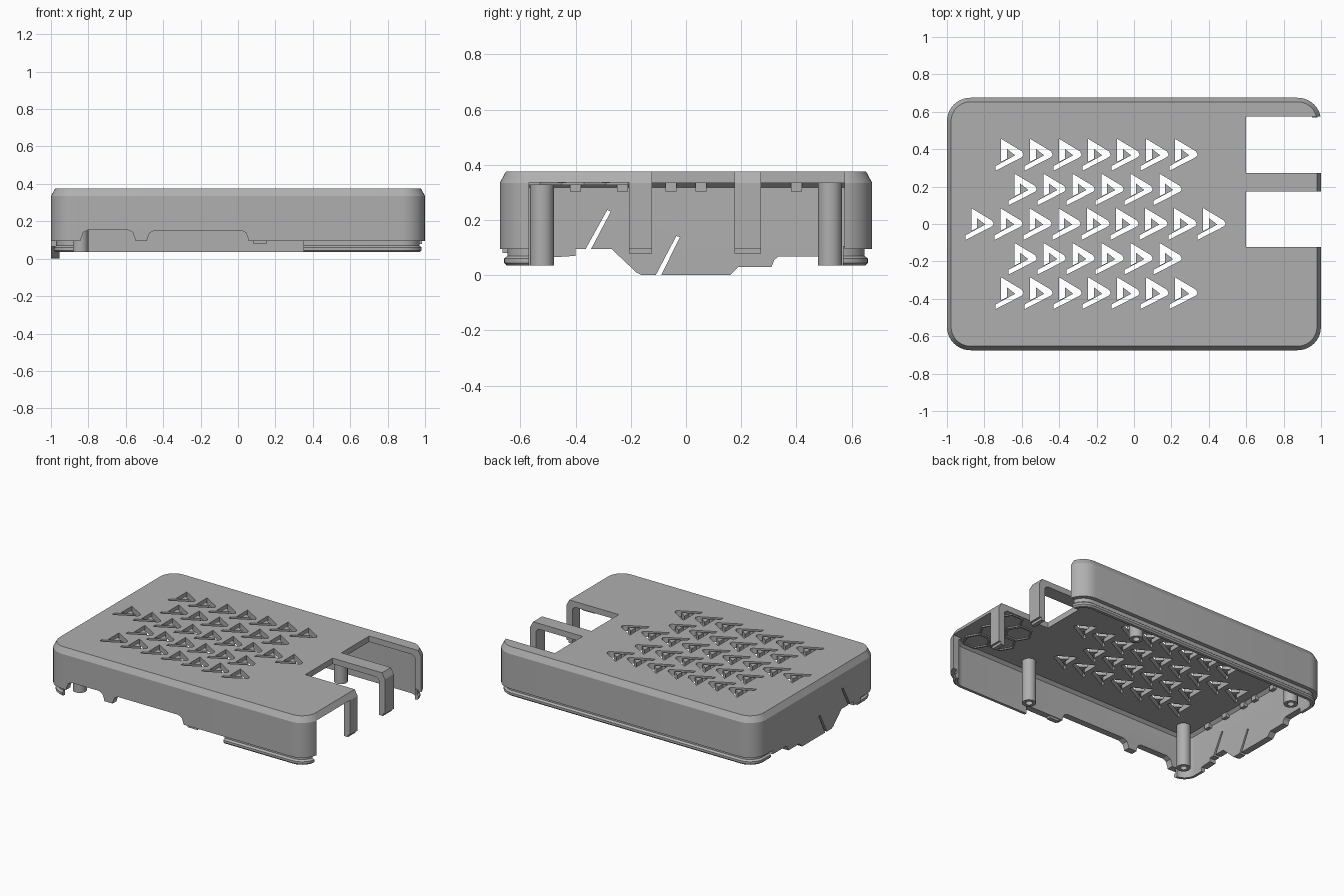
import bpy, bmesh
from math import cos, sin, pi

if "Cube" in bpy.data.objects:
    bpy.data.objects.remove(bpy.data.objects["Cube"])

grey = bpy.data.materials.new("plain grey plastic")
grey.use_nodes = True
GREY = (0.43, 0.43, 0.43, 1)
grey.diffuse_color = GREY
grey.node_tree.nodes["Principled BSDF"].inputs["Base Color"].default_value = GREY

HX, HY, R = 1.0, 0.675, 0.125     # half length, half width, corner radius
TOP, CEIL, RIM = 0.375, 0.335, 0.095


def finish(name, bm):
    bmesh.ops.recalc_face_normals(bm, faces=bm.faces)
    mesh = bpy.data.meshes.new(name)
    bm.to_mesh(mesh)
    bm.free()
    mesh.materials.append(grey)
    obj = bpy.data.objects.new(name, mesh)
    bpy.context.collection.objects.link(obj)
    return obj


def loft(name, rings, closed):
    """Skin a list of rings; closed joins last to first, otherwise cap the ends."""
    bm = bmesh.new()
    loops = [[bm.verts.new(p) for p in ring] for ring in rings]
    n = len(loops[0])
    for a, b in zip(loops, loops[1:] + (loops[:1] if closed else [])):
        for i in range(n):
            j = (i + 1) % n
            bm.faces.new((a[i], a[j], b[j], b[i]))
    if not closed:
        bm.faces.new(loops[0])
        bm.faces.new(loops[-1])
    return finish(name, bm)


def prisms(name, outlines, axis, lo, hi):
    """Extrude one or more outlines along an axis into one object."""
    bm = bmesh.new()
    place = {"x": lambda p, d: (d, p[0], p[1]),
             "y": lambda p, d: (p[0], d, p[1]),
             "z": lambda p, d: (p[0], p[1], d)}[axis]
    for pts in outlines:
        a, b = ([bm.verts.new(place(p, d)) for p in pts] for d in (lo, hi))
        bm.faces.new(a)
        bm.faces.new(b)
        for i in range(len(pts)):
            j = (i + 1) % len(pts)
            bm.faces.new((a[i], a[j], b[j], b[i]))
    return finish(name, bm)


def rect(x0, x1, y0, y1):
    return [(x0, y0), (x1, y0), (x1, y1), (x0, y1)]


def box(name, x0, x1, y0, y1, z0, z1):
    return prisms(name, [rect(x0, x1, y0, y1)], "z", z0, z1)


def rounded(inset, z, steps=10):
    """Rounded rectangle ring, inset from the outer case outline."""
    r, ring = R - inset, []
    for k, (sx, sy) in enumerate(((1, 1), (-1, 1), (-1, -1), (1, -1))):
        for i in range(steps + 1):
            t = (k + i / steps) * pi / 2
            ring.append((sx * (HX - R) + r * cos(t), sy * (HY - R) + r * sin(t), z))
    return ring


def circle(x, y, r, z, n=28):
    return [(x + r * cos(2 * pi * i / n), y + r * sin(2 * pi * i / n), z) for i in range(n)]


def cut(obj, cutters):
    for c in cutters:
        c.hide_render = True
        mod = obj.modifiers.new("cut", "BOOLEAN")
        mod.operation, mod.solver, mod.object = "DIFFERENCE", "EXACT", c
        bpy.context.view_layer.objects.active = obj
        bpy.ops.object.modifier_apply(modifier=mod.name)


def smooth(obj):
    bpy.ops.object.select_all(action="DESELECT")
    obj.select_set(True)
    bpy.context.view_layer.objects.active = obj
    bpy.ops.object.shade_smooth_by_angle(angle=0.4)


# Case shell: chamfered lid with thin walls, open underneath
shell = loft("case_shell", [rounded(i, z) for i, z in (
    (0.065, CEIL), (0.045, 0.317), (0.045, RIM), (0, RIM), (0, CEIL), (0.022, TOP))], False)

# Snap lip below the rim, with a bead
lip = loft("snap_lip", [rounded(i, z) for i, z in (
    (0.045, RIM + 0.01), (0.028, RIM + 0.01), (0.028, 0.07), (0.016, 0.06),
    (0.016, 0.045), (0.026, 0.035), (0.045, 0.035))], True)

# Tongue hanging from the left-hand end wall
tongue = prisms("end_wall_tongue", [
    [(-0.48, RIM), (-0.48, 0.065), (-0.40, 0.07), (-0.40, RIM)],
    [(-0.27, RIM), (-0.18, 0.01), (-0.16, 0), (0.16, 0), (0.19, 0.03), (0.31, 0.03),
     (0.32, 0.055), (0.335, 0.068), (0.48, 0.068), (0.48, RIM)]], "x", -1, -0.955)

# Vent pattern: open arrowheads in staggered rows
ARROW = [(-0.15, -0.085), (-0.15, -0.06), (-0.045, -0.003), (-0.09, 0.032), (-0.09, -0.022),
         (-0.12, -0.037), (-0.12, 0.085), (-0.008, 0.018), (0, 0), (-0.008, -0.012)]
vents = []
for row, start, count in ((2, -0.59, 7), (1, -0.52, 6), (0, -0.75, 9), (-1, -0.52, 6), (-2, -0.59, 7)):
    for k in range(count):
        tip = start + 0.155 * k
        vents.append([(tip + x, 0.185 * row + y) for x, y in ARROW])


def arch(x0, x1, top, c=0.04):
    return [(x0 - 0.01, 0), (x0, RIM + 0.01), (x0 + c / 3, top - c / 3), (x0 + c, top),
            (x1 - c, top), (x1 - c / 3, top - c / 3), (x1, RIM + 0.01), (x1 + 0.01, 0)]


slots = prisms("slot_cutter", [
    [(-0.372, 0.08), (-0.352, 0.08), (-0.273, 0.23), (-0.285, 0.237)],
    [(-0.115, -0.01), (-0.095, -0.01), (-0.022, 0.138), (-0.035, 0.142)]], "x", -1.1, -0.9)
shell_cutters = [
    prisms("vent_cutter", vents, "z", 0.25, 0.5),
    prisms("port_bay_cutter", [rect(0.6, 1.1, 0.272, 0.575), rect(0.6, 1.1, -0.123, 0.175)],
           "z", 0, 0.5),
    box("low_port_cutter", 0.9, 1.1, -0.57, -0.207, 0, CEIL + 0.001),
    prisms("arch_cutter", [arch(-0.84, -0.55, 0.155), arch(-0.485, 0.055, 0.152)],
           "y", -0.8, -0.6),
    slots]
cut(shell, shell_cutters)
cut(tongue, [slots])

# The lip is interrupted along the front, the port end and the tongue end
lip_cutters = [
    box("front_gap", -0.88, 0.35, -0.8, -0.5, 0, 0.2),
    box("port_gap", 0.8, 1.1, -0.57, 0.57, 0, 0.2),
    box("tongue_gap", -1.1, -0.8, -0.48, 0.48, 0, 0.2)]
cut(lip, lip_cutters)
for c in shell_cutters + lip_cutters:
    bpy.data.objects.remove(c)

# Four hollow screw posts
for px, end in ((-0.843, "left"), (0.42, "right")):
    for py, side in ((-0.522, "front"), (0.522, "back")):
        post = loft(f"{side}_{end}_screw_post", [
            circle(px, py, r, z) for r, z in (
                (0.044, CEIL + 0.01), (0.044, 0.035), (0.022, 0.035), (0.022, CEIL + 0.01))], True)
        smooth(post)

# Feet of the two port dividers, and the small front tab
for i, (y0, y1) in enumerate(((-0.207, -0.123), (0.175, 0.272))):
    box(f"divider_foot_{i + 1}", 0.957, 0.985, y0, y1, 0.078, RIM + 0.005)
box("front_tab", 0.08, 0.155, -0.665, -0.635, 0.08, RIM + 0.005)

# Small ribs in the corner between ceiling and end wall
for y in (-0.4, -0.23, -0.055, 0.055, 0.23, 0.4):
    box("ceiling_rib", -0.957, -0.93, y - 0.02, y + 0.02, 0.303, CEIL + 0.005)

# Honeycomb ridges under the ceiling by the closed port bay
for k, (hx, hy) in enumerate(((0.7, -0.45), (0.7, -0.29), (0.84, -0.37), (0.84, -0.53), (0.84, -0.21))):
    loft(f"honeycomb_ridge_{k + 1}", [circle(hx, hy, r, z, 6) for r, z in (
        (0.092, CEIL + 0.005), (0.092, CEIL - 0.008), (0.08, CEIL - 0.008), (0.08, CEIL + 0.005))], True)

for obj in (shell, lip):
    smooth(obj)
